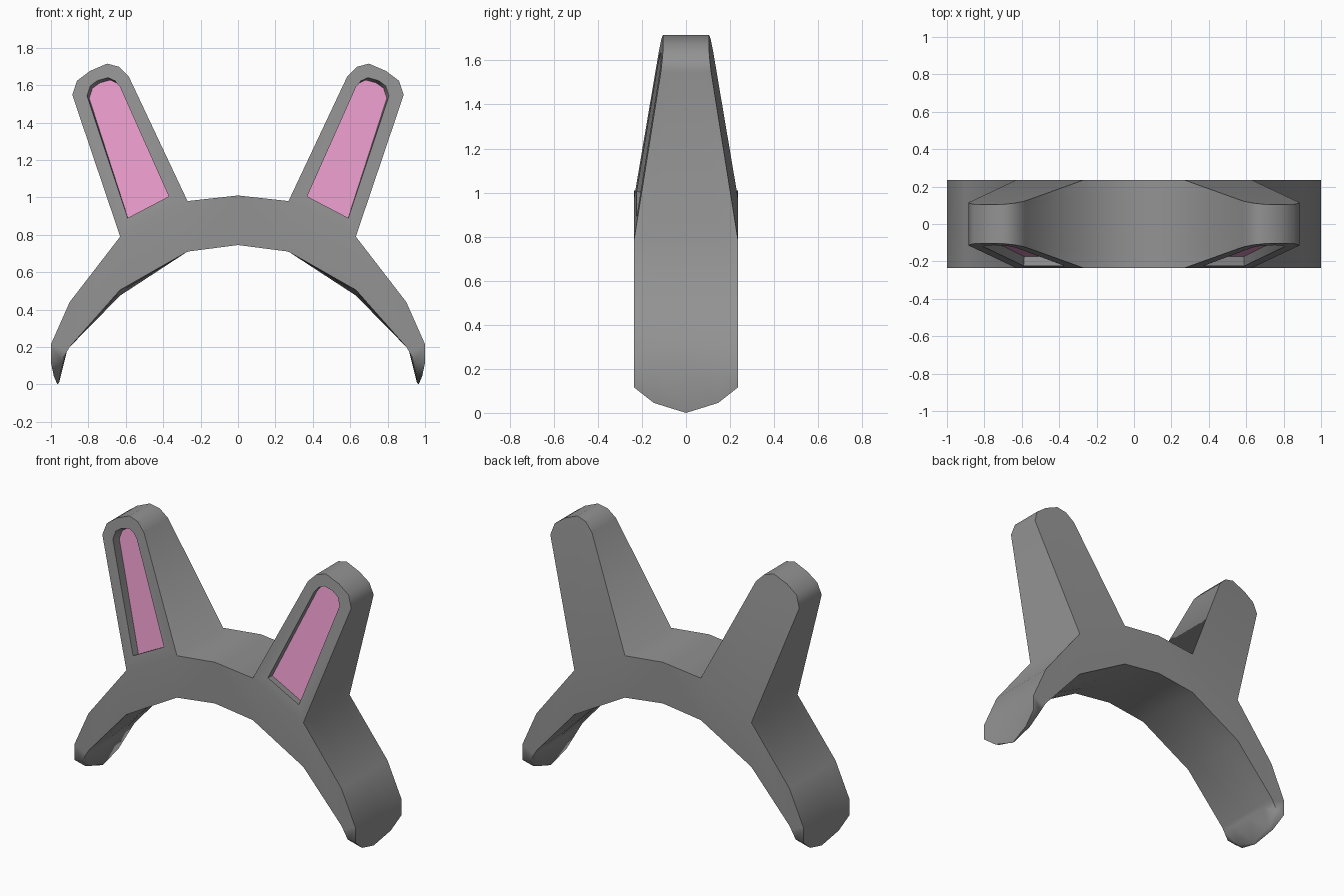
import bpy, bmesh, math
from mathutils import Vector

if "Cube" in bpy.data.objects:
    bpy.data.objects.remove(bpy.data.objects["Cube"])

HALF = 0.235                      # half depth of the band
COLS = (-1, -0.62, 0, 0.62, 1)    # columns across the depth
A, B = (0.27, 0.98), (0.63, 0.79) # where the ear meets the band
L = math.hypot(B[0] - A[0], B[1] - A[1])
UX, UZ = (A[1] - B[1]) / L, (B[0] - A[0]) / L   # direction up the ear
SLOPE = 0.153

ear_tip = [(0.583, 1.644), (0.636, 1.698), (0.70, 1.715),
           (0.791, 1.676), (0.861, 1.623), (0.886, 1.548)]
opening = [(0.37, 1.005), (0.631, 1.59), (0.658, 1.623), (0.695, 1.64),
           (0.75, 1.625), (0.79, 1.596), (0.807, 1.543), (0.59, 0.89)]


def half_depth(x, z):
    t = (x - A[0]) * UX + (z - A[1]) * UZ
    return HALF - SLOPE * max(t, 0)


def material(name, color):
    mat = bpy.data.materials.new(name)
    mat.diffuse_color = (*color, 1)
    mat.use_nodes = True
    mat.node_tree.nodes["Principled BSDF"].inputs["Base Color"].default_value = mat.diffuse_color
    return mat


def finish(name, bm, mat):
    me = bpy.data.meshes.new(name)
    bm.to_mesh(me)
    bm.free()
    me.materials.append(mat)
    ob = bpy.data.objects.new(name, me)
    bpy.context.collection.objects.link(ob)
    bpy.ops.object.select_all(action='DESELECT')
    ob.select_set(True)
    bpy.context.view_layer.objects.active = ob
    bpy.ops.object.shade_smooth_by_angle(angle=math.radians(75))
    ob.modifiers.new("mirror", 'MIRROR')
    return ob


# headband with ears, right half
bm = bmesh.new()


def row(x, z, d=HALF, mid_drop=0.0):
    return [bm.verts.new((x, c * d, z - mid_drop * (1 - abs(c)))) for c in COLS]


def end_row(xs, lift=0.0):
    zs = (0.0, 0.045, 0.115)      # rounded foot, middle to edge
    return [bm.verts.new((xs[abs(i - 2)], c * HALF, zs[abs(i - 2)] + lift))
            for i, c in enumerate(COLS)]


outer = [row(0, 1.01), row(*A)]
outer += [row(x, z, half_depth(x, z)) for x, z in ear_tip]
outer += [row(*B), row(0.9, 0.44), row(1.0, 0.215), end_row((0.966, 0.985, 1.0))]
inner = [row(0, 0.745), row(0.27, 0.71), row(0.63, 0.505, mid_drop=0.03),
         row(0.9, 0.2), row(0.915, 0.175), end_row((0.957, 0.953, 0.945), 0.008)]


def skin(rows):
    for r, s in zip(rows, rows[1:]):
        for i in range(4):
            bm.faces.new((r[i], r[i + 1], s[i + 1], s[i]))


skin(outer)
skin(inner)
skin([outer[-1], inner[-1]])

# front and back of the band
band = outer[:2] + outer[8:]
for c in (0, 4):
    for k in range(5):
        bm.faces.new((band[k][c], band[k + 1][c], inner[k + 1][c], inner[k][c]))

# plain back of the ear
ear = outer[1:9]
bm.faces.new([r[4] for r in ear])

# front of the ear: rim around a recess, then the recess walls
inward = Vector((-SLOPE * UX, 1, -SLOPE * UZ)).normalized() * 0.05
shift = Vector((-0.008, 0, -0.006))
rim = [Vector((x, -half_depth(x, z), z)) for x, z in opening]
floor = [p + inward + (shift if 0 < i < 7 else Vector()) for i, p in enumerate(rim)]
rim_v = [bm.verts.new(p) for p in rim]
floor_v = [bm.verts.new(p) for p in floor]
front = [r[0] for r in ear]
for a, b in ((front, rim_v), (rim_v, floor_v)):
    for i in range(8):
        j = (i + 1) % 8
        bm.faces.new((a[i], a[j], b[j], b[i]))
cap = bm.faces.new(floor_v)
bmesh.ops.recalc_face_normals(bm, faces=bm.faces)
bmesh.ops.delete(bm, geom=[cap], context='FACES_ONLY')
# the cut at x = 0 is open, so check the outward direction at the band top
bm.normal_update()
top = next(f for f in bm.faces if all(v in outer[0] + outer[1] for v in f.verts))
if top.normal.z < 0:
    bmesh.ops.reverse_faces(bm, faces=bm.faces)
finish("headband_with_ears", bm, material("dark_grey", (0.29, 0.29, 0.29)))

# pink inner ears
bm = bmesh.new()
face = bm.faces.new([bm.verts.new(p) for p in floor])
bm.normal_update()
if face.normal.y > 0:
    face.normal_flip()
finish("inner_ear", bm, material("pink", (0.82, 0.33, 0.60)))
